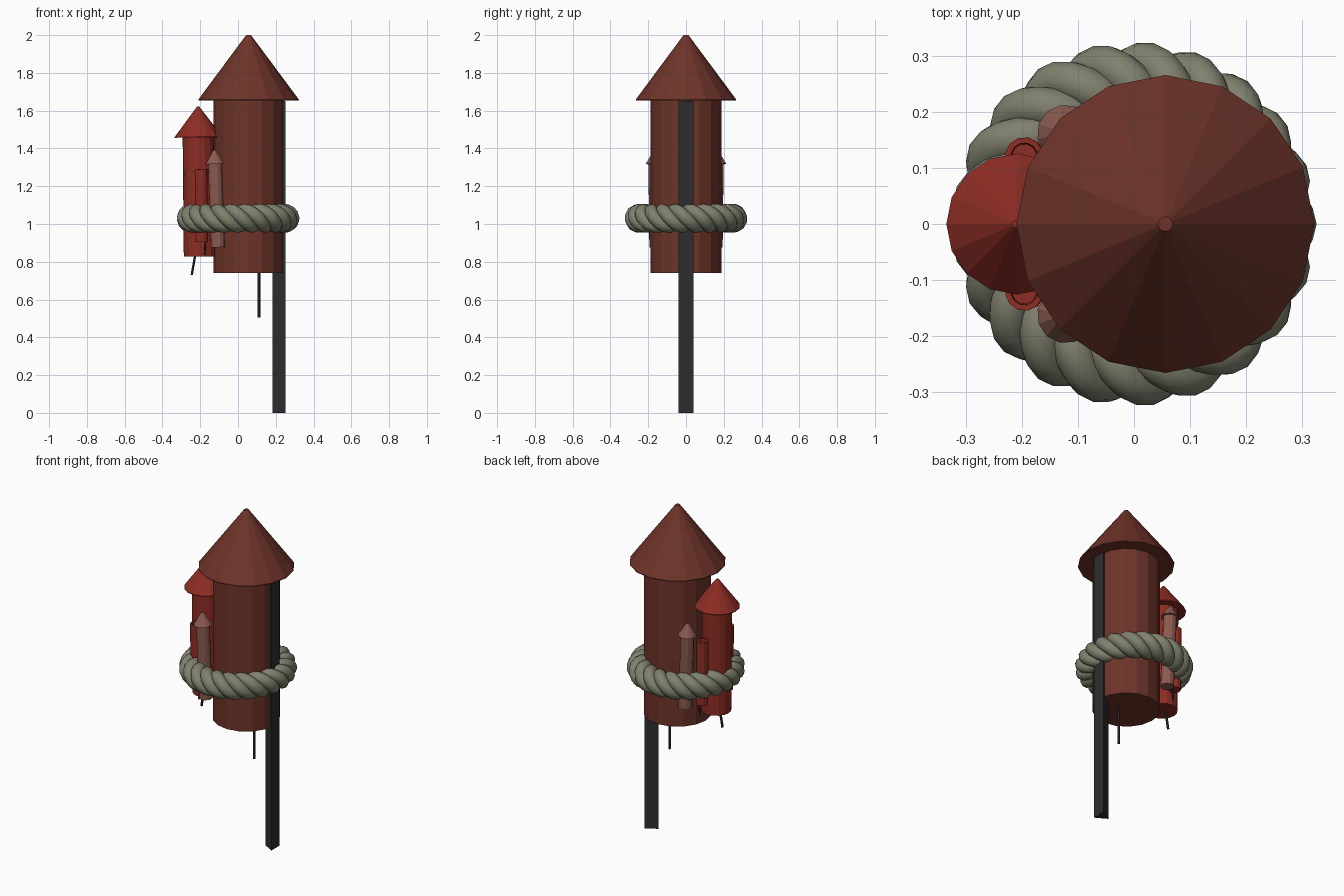
import bpy, bmesh, math
from mathutils import Vector

if "Cube" in bpy.data.objects:
    bpy.data.objects.remove(bpy.data.objects["Cube"])


def material(name, rgb):
    m = bpy.data.materials.new(name)
    m.diffuse_color = (*rgb, 1)
    m.use_nodes = True
    m.node_tree.nodes["Principled BSDF"].inputs["Base Color"].default_value = m.diffuse_color
    return m


BROWN = material("brown paper", (0.155, 0.034, 0.022))
RED = material("red paper", (0.27, 0.026, 0.018))
PINK = material("dusty pink paper", (0.26, 0.105, 0.082))
BLACK = material("charcoal", (0.027, 0.027, 0.027))
ROPE = material("grey green rope", (0.215, 0.22, 0.155))


def finish(bm, name, mat, smooth=None):
    bmesh.ops.recalc_face_normals(bm, faces=bm.faces)
    me = bpy.data.meshes.new(name)
    bm.to_mesh(me)
    bm.free()
    me.materials.append(mat)
    ob = bpy.data.objects.new(name, me)
    bpy.context.collection.objects.link(ob)
    if smooth:
        bpy.context.view_layer.objects.active = ob
        ob.select_set(True)
        bpy.ops.object.shade_smooth_by_angle(angle=math.radians(smooth))
        ob.select_set(False)
    return ob


def lathe(name, mat, base, top, profile, sides):
    """Capped turned shape; profile = (radius, distance from base) along base->top."""
    base, top = Vector(base), Vector(top)
    rot = (top - base).to_track_quat('Z', 'Y')
    bm = bmesh.new()
    rings = []
    for r, h in profile:
        rings.append([bm.verts.new(base + rot @ Vector((
            r * math.cos(math.tau * i / sides), r * math.sin(math.tau * i / sides), h)))
            for i in range(sides)])
    for a, b in zip(rings, rings[1:]):
        for i in range(sides):
            j = (i + 1) % sides
            bm.faces.new((a[i], a[j], b[j], b[i]))
    bm.faces.new(rings[0])
    bm.faces.new(rings[-1])
    return finish(bm, name, mat)


def rod(name, mat, base, top, r, sides):
    length = (Vector(top) - Vector(base)).length
    return lathe(name, mat, base, top, [(r, 0), (r, length)], sides)


def rocket(name, mat, base, neck, tip, r, cone_r, tip_r, sides):
    rod(name + "_body", mat, base, neck, r, sides)
    h = (Vector(tip) - Vector(neck)).length
    lathe(name + "_nose_cone", mat, neck, tip,
          [(cone_r, 0), (cone_r, 0.004), (tip_r, h)], sides)


# Main rocket, its triangular stick and fuse
rocket("main_rocket", BROWN, (0.056, 0, 0.74), (0.056, 0, 1.655), (0.056, 0, 2.0),
       0.187, 0.266, 0.013, 16)
rod("stick", BLACK, (0.229, 0, 0), (0.229, 0, 1.65), 0.046, 3)
rod("main_fuse", BLACK, (0.11, 0, 0.505), (0.11, 0, 0.76), 0.008, 6)

# Medium rocket leaning slightly outward
rocket("medium_rocket", RED, (-0.203, 0, 0.828), (-0.209, 0, 1.458), (-0.211, 0, 1.622),
       0.084, 0.126, 0.006, 16)
rod("medium_fuse", BLACK, (-0.245, 0, 0.73), (-0.224, 0, 0.85), 0.007, 6)

# Small rockets and open-topped firecrackers on both sides
for side, s in (("front", -1), ("back", 1)):
    rocket(side + "_small_rocket", PINK, (-0.106, s * 0.157, 0.877),
           (-0.122, s * 0.162, 1.318), (-0.125, s * 0.163, 1.392), 0.038, 0.051, 0.006, 12)
    lathe(side + "_firecracker", RED, (-0.191, s * 0.12, 0.905), (-0.196, s * 0.121, 1.29),
          [(0.034, 0), (0.034, 0.385), (0.024, 0.385), (0.022, 0.372)], 12)
    rod(side + "_firecracker_fuse", BLACK, (-0.177, s * 0.121, 0.835),
        (-0.172, s * 0.12, 0.92), 0.005, 6)

# Rope ring: three strands twisted around a circle
MAJOR, OFFSET, STRAND, TWISTS, STEPS, SIDES = 0.249, 0.041, 0.036, 7, 98, 10


def strand_point(t, phase):
    phi = phase - TWISTS * t
    r = MAJOR + OFFSET * math.cos(phi)
    return Vector((r * math.cos(t), r * math.sin(t), 1.03 + OFFSET * math.sin(phi)))


for k in range(3):
    phase = math.tau * k / 3
    bm = bmesh.new()
    rings = []
    for i in range(STEPS):
        t = math.tau * i / STEPS
        c = strand_point(t, phase)
        tangent = (strand_point(t + 0.01, phase) - strand_point(t - 0.01, phase)).normalized()
        radial = Vector((math.cos(t), math.sin(t), 0))
        u = (radial - tangent * radial.dot(tangent)).normalized()
        v = tangent.cross(u)
        rings.append([bm.verts.new(c + STRAND * (u * math.cos(math.tau * j / SIDES)
                                                 + v * math.sin(math.tau * j / SIDES)))
                      for j in range(SIDES)])
    for i in range(STEPS):
        a, b = rings[i], rings[(i + 1) % STEPS]
        for j in range(SIDES):
            n = (j + 1) % SIDES
            bm.faces.new((a[j], a[n], b[n], b[j]))
    finish(bm, "rope_strand_%d" % (k + 1), ROPE, smooth=60)
